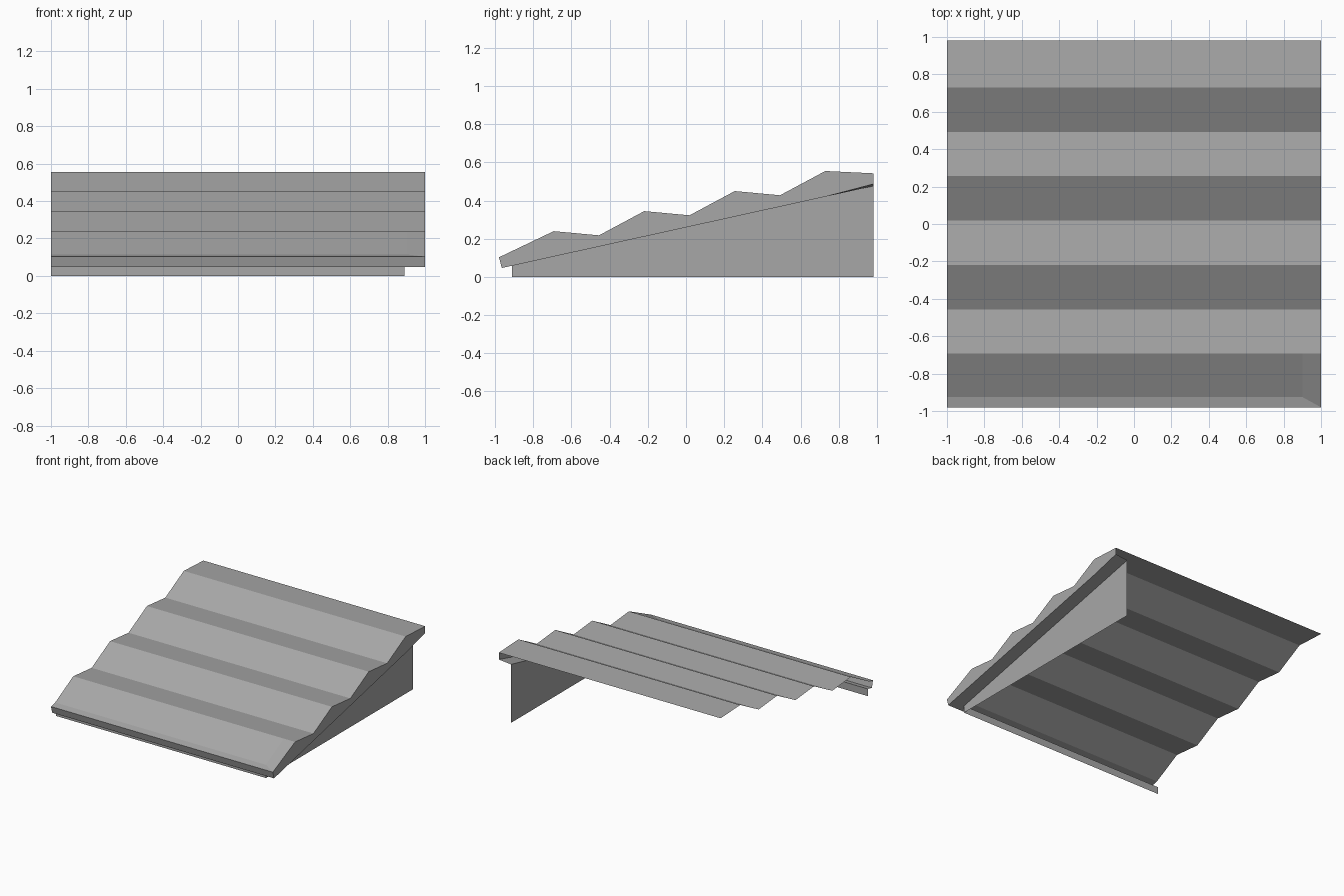
import bpy

cube = bpy.data.objects.get("Cube")
if cube:
    bpy.data.objects.remove(cube, do_unlink=True)

grey = bpy.data.materials.new("roof_grey")
grey.use_nodes = True
colour = (0.39, 0.39, 0.39, 1)
grey.diffuse_color = colour
grey.node_tree.nodes["Principled BSDF"].inputs["Base Color"].default_value = colour


def loft(name, *rows):
    """Flat-shaded sheet of quads joining neighbouring rows of points."""
    n = len(rows[0])
    verts = [p for row in rows for p in row]
    faces = [(r * n + i, (r + 1) * n + i, (r + 1) * n + i + 1, r * n + i + 1)
             for r in range(len(rows) - 1) for i in range(n - 1)]
    mesh = bpy.data.meshes.new(name)
    mesh.from_pydata(verts, [], faces)
    mesh.materials.append(grey)
    obj = bpy.data.objects.new(name, mesh)
    bpy.context.collection.objects.link(obj)
    return obj


def at_x(x, profile):
    return [(x, y, z) for y, z in profile]


def eave_row(y, z, right):
    return [(-1, y, z), (right, y, z)]


def slope(y):
    return 0.047 + 0.2205 * (y + 0.965)


WALL_X, WALL_Y, BACK = 0.89, -0.912, 0.982
fold, nose, drip = (-0.925, 0.115), (-0.98, 0.103), (-0.965, 0.047)

# Ridge and valley profile, rising towards the back
waves = []
for i in range(4):
    y, z = -0.693 + 0.4743 * i, 0.24 + 0.105 * i
    waves += [(y, z), (y + 0.237, z - 0.022)]
waves[-1] = (BACK, 0.543)

# Corrugated sheet and the narrow shelf along its front edge
loft("corrugated_sheet", at_x(-1, [fold] + waves),
     at_x(0.9, [fold] + waves), at_x(1, [nose] + waves))
loft("eave_shelf", eave_row(*fold, 0.9), eave_row(*nose, 1))

# Closed verge under the sheet on one side
lower = [drip] + [(y, slope(y)) for y, z in waves]
lower[-1] = (BACK, 0.487)
loft("verge_board", at_x(1, [nose] + waves), at_x(1, lower))
inner = [(max(y, WALL_Y), slope(max(y, WALL_Y))) for y, z in lower]
loft("verge_soffit", at_x(1, lower), at_x(WALL_X, inner))

# Front fascia, its soffit and the low strip behind
loft("eave_fascia", eave_row(*nose, 1), eave_row(*drip, 1))
loft("eave_soffit", eave_row(*drip, 1), eave_row(WALL_Y, slope(WALL_Y), WALL_X))
loft("front_strip", eave_row(WALL_Y, slope(WALL_Y), WALL_X),
     eave_row(WALL_Y, 0, WALL_X))

# Triangular side wall
ends = (WALL_Y, BACK)
loft("side_wall", at_x(WALL_X, [(y, slope(y)) for y in ends]),
     at_x(WALL_X, [(y, 0) for y in ends]))
